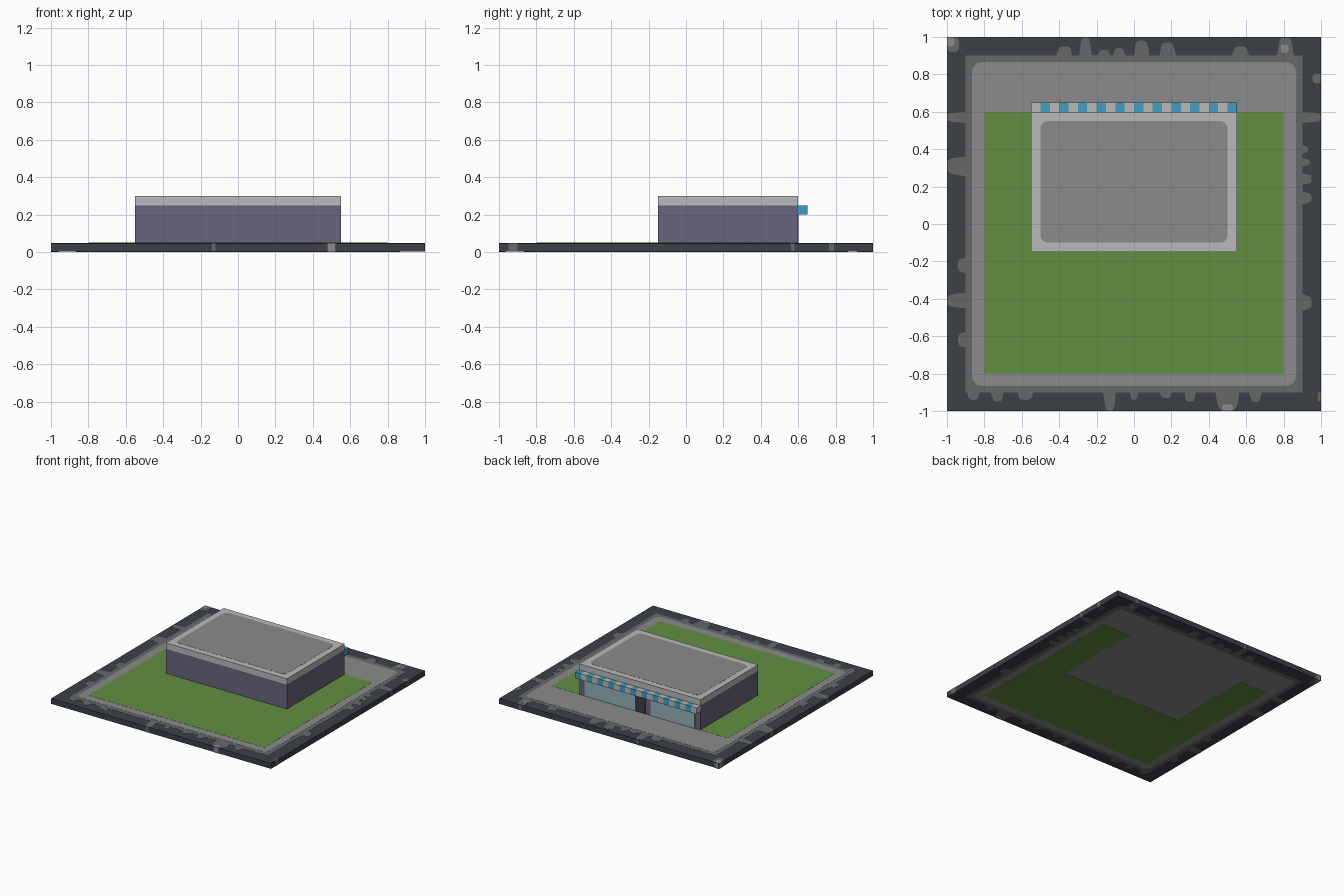
import bpy
import bmesh
import math

cube = bpy.data.objects.get("Cube")
if cube:
    bpy.data.objects.remove(cube, do_unlink=True)


def material(name, hex_code):
    """Flat material from an sRGB hex code."""
    def linear(c):
        return c / 12.92 if c <= 0.04045 else ((c + 0.055) / 1.055) ** 2.4
    rgb = [linear(int(hex_code[i:i + 2], 16) / 255) for i in (0, 2, 4)]
    mat = bpy.data.materials.new(name)
    mat.diffuse_color = (*rgb, 1)
    mat.use_nodes = True
    bsdf = next(n for n in mat.node_tree.nodes if n.type == 'BSDF_PRINCIPLED')
    bsdf.inputs["Base Color"].default_value = (*rgb, 1)
    bsdf.inputs["Roughness"].default_value = 0.9
    return mat


ASPHALT = material("asphalt", "3c4147")
DIRT = material("worn_edge", "666969")
CONCRETE = material("concrete", "8b8b8b")
GRASS = material("grass", "628f41")
WALL = material("purple_wall", "6a647d")
TRIM = material("pale_trim", "bababa")
BLUE = material("awning_blue", "439dc2")
GLASS = material("shop_glass", "93b2bb")
DOOR = material("dark_door", "3c3c46")


def prism(name, points, z0, z1, mat):
    """Extrude a counter-clockwise outline from z0 to z1."""
    bm = bmesh.new()
    face = bm.faces.new([bm.verts.new((x, y, z0)) for x, y in points])
    top = bmesh.ops.extrude_face_region(bm, geom=[face])["geom"]
    verts = [g for g in top if isinstance(g, bmesh.types.BMVert)]
    bmesh.ops.translate(bm, vec=(0, 0, z1 - z0), verts=verts)
    bmesh.ops.recalc_face_normals(bm, faces=bm.faces)
    mesh = bpy.data.meshes.new(name)
    bm.to_mesh(mesh)
    bm.free()
    mesh.materials.append(mat)
    obj = bpy.data.objects.new(name, mesh)
    bpy.context.collection.objects.link(obj)
    return obj


def rect(x0, x1, y0, y1, radius=0.0, steps=6):
    """Rectangle outline, optionally with rounded corners."""
    if not radius:
        return [(x0, y0), (x1, y0), (x1, y1), (x0, y1)]
    centres = rect(x0 + radius, x1 - radius, y0 + radius, y1 - radius)
    points = []
    for k, (cx, cy) in enumerate(centres):
        for s in range(steps + 1):
            a = math.pi * (1 + k / 2 + s / steps / 2)
            points.append((cx + radius * math.cos(a), cy + radius * math.sin(a)))
    return points


# Road slab; each inner ground layer stands a hair proud above and below
HEIGHT = 0.05
STEP = 0.001


def ground(name, points, level, mat):
    inset = (3 - level) * STEP
    return prism(name, points, inset, HEIGHT - inset, mat)


edge = 1 - STEP
ground("road_slab", rect(-edge, edge, -edge, edge), 0, ASPHALT)

# Worn border: bumps per side as (position, half width, reach) in hundredths
BUMPS = {
    "front": [(-86, 3, 4), (-73, 3, 5), (-58, 4, 4), (-13, 3, 10), (0, 2, 4),
              (17, 3, 3), (30, 3, 5), (50, 6, 10), (65, 3, 5)],
    "right": [(-42, 4, 5), (14, 3, 5), (24, 3, 5), (33, 2, 4), (40, 2, 3),
              (57, 3, 10)],
    "back": [(-81, 4, 10), (-57, 4, 5), (-18, 4, 7), (-4, 4, 8), (8, 3, 4),
             (16, 3, 3), (26, 3, 10), (37, 4, 5)],
    "left": [(-57, 3, 10), (-31, 5, 10), (22, 4, 4), (41, 4, 10), (62, 4, 4)],
}


def bump_depth(t, bumps):
    depth = 0.0
    for pos, half, reach in bumps:
        u = (t - pos / 100) / (half / 100)
        if abs(u) < 1:
            depth = max(depth, reach / 100 * math.sqrt(1 - u ** 4))
    return depth


outline = []
samples = 240
for k, bumps in enumerate(BUMPS.values()):
    for i in range(samples):
        t = -0.9 + 1.8 * i / samples
        x, y = t, -0.9 - bump_depth(t, bumps)
        for _ in range(k):
            x, y = -y, x
        outline.append((x, y))
ground("worn_border", outline, 1, DIRT)

# Loose worn patches at the slab rim
ground("worn_patch_right", rect(0.955, 1, 0.75, 0.805, 0.02), 1, DIRT)
ground("worn_patch_corner", rect(0.985, 1, -0.95, -0.9), 1, DIRT)
ground("worn_patch_back", rect(-1, -0.935, 0.92, 1, 0.025), 1, DIRT)
ground("pale_patch_front", rect(0.47, 0.53, -1, -0.965, 0.015), 2, CONCRETE)
ground("pale_patch_back", rect(0.785, 0.825, 0.915, 0.96, 0.015), 2, CONCRETE)
ground("pale_patch_corner", rect(-1, -0.96, 0.95, 1, 0.015), 2, CONCRETE)

# Pavement and the lawn wrapping three sides of the shop
ground("pavement", rect(-0.865, 0.865, -0.865, 0.865, 0.05), 2, CONCRETE)
W, FRONT, BACK = 0.55, -0.15, 0.6
ground("lawn", [(-0.8, -0.8), (0.8, -0.8), (0.8, BACK), (W, BACK),
                (W, FRONT), (-W, FRONT), (-W, BACK), (-0.8, BACK)], 3, GRASS)

# Shop body, roof band and roof surface
prism("shop_walls", rect(-W, W, FRONT, BACK), HEIGHT - 0.003, 0.25, WALL)
prism("roof_band", rect(-W, W, FRONT, BACK), 0.25, 0.299, TRIM)
prism("roof_surface", rect(-0.5, 0.5, -0.1, 0.55, 0.04), 0.298, 0.3, CONCRETE)

# Shopfront plates on the back wall
for name, x0, x1, top, mat in (("window_wide", 0.04, 0.5, 0.2, GLASS),
                               ("window_narrow", -0.5, -0.1, 0.2, GLASS),
                               ("door", -0.05, 0.04, 0.17, DOOR)):
    prism(name, rect(x0, x1, BACK - 0.002, BACK + 0.002), HEIGHT - 0.002, top, mat)

# Striped awning, one box per stripe
stripe = 0.05
for i in range(22):
    x = -W + i * stripe
    prism(f"awning_stripe_{i + 1}", rect(x, x + stripe, BACK, BACK + 0.05),
          0.2, 0.25, BLUE if i % 2 else TRIM)
